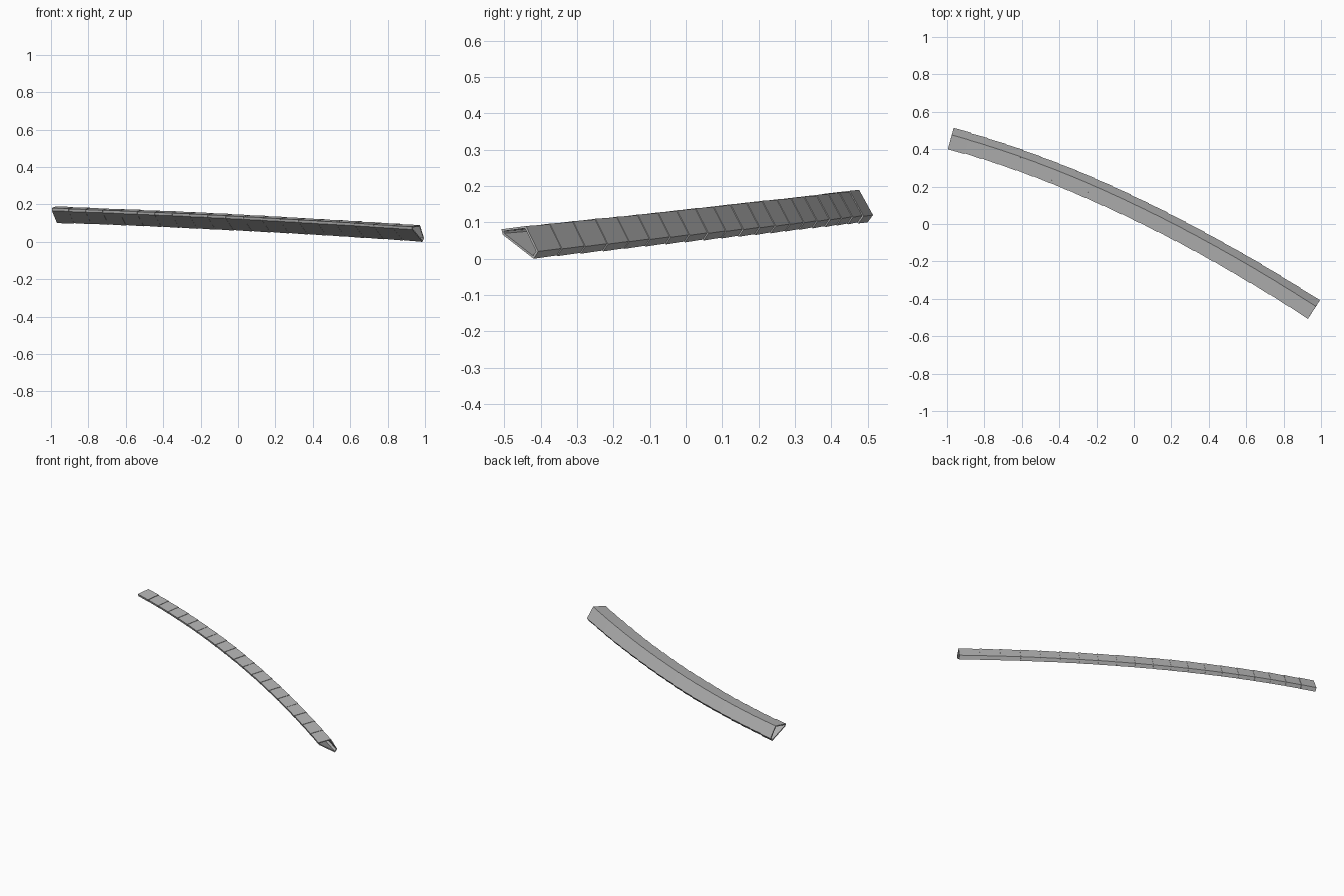
import bpy, bmesh, random
from mathutils import Vector

cube = bpy.data.objects.get("Cube")
if cube:
    bpy.data.objects.remove(cube, do_unlink=True)

random.seed(4)
TILES = 20
WALL = 0.006

# Single clay-grey colour
grey = bpy.data.materials.new("stone_grey")
grey.use_nodes = True
colour = (0.45, 0.45, 0.45, 1.0)
grey.diffuse_color = colour
bsdf = next(n for n in grey.node_tree.nodes if n.type == 'BSDF_PRINCIPLED')
bsdf.inputs["Base Color"].default_value = colour
bsdf.inputs["Roughness"].default_value = 0.8

# Sagging, curved ridge line: quadratic curve through three control points
P0 = Vector((-0.98, 0.457, 0.10))
P1 = Vector((-0.075, 0.21, 0.07))
P2 = Vector((0.962, -0.457, 0.0))

# Cross-section (across, up): front lip, ridge, back lip, underside
SECTION = [(-0.06, 0.081), (0.02, 0.09), (0.06, 0.02), (0.045, 0.0), (-0.056, 0.066)]
CENTRE = Vector((0.0, 0.045))


def ring(bm, t, scale):
    """Section placed upright and square to the ridge line at t."""
    pos = P0 * (1 - t) ** 2 + P1 * 2 * t * (1 - t) + P2 * t * t
    tan = (P1 - P0) * (1 - t) + (P2 - P1) * t
    across = Vector((-tan.y, tan.x, 0)).normalized()
    verts = []
    for p in SECTION:
        u, v = CENTRE + (Vector(p) - CENTRE) * scale
        verts.append(bm.verts.new(pos + across * u + Vector((0, 0, v))))
    return verts


def make_tile(index):
    """Hollow ridge tile, wider at its lower end where it laps the next one."""
    t0, t1 = index / TILES, (index + 1) / TILES
    big = 1.0 if index in (0, TILES - 1) else random.uniform(0.975, 1.0)
    small = big - 0.05
    if index == 0:
        small = 0.99
    bm = bmesh.new()
    a, b = ring(bm, t0, small), ring(bm, t1, big)
    n = len(SECTION)
    for k in range(n):
        j = (k + 1) % n
        bm.faces.new((a[k], b[k], b[j], a[j]))
    mesh = bpy.data.meshes.new("ridge_tile")
    bm.to_mesh(mesh)
    bm.free()
    mesh.materials.append(grey)
    obj = bpy.data.objects.new(f"ridge_tile_{index + 1:02d}", mesh)
    bpy.context.collection.objects.link(obj)
    wall = obj.modifiers.new("wall", 'SOLIDIFY')
    wall.thickness = WALL
    wall.offset = -1
    wall.use_even_offset = True


for i in range(TILES):
    make_tile(i)
